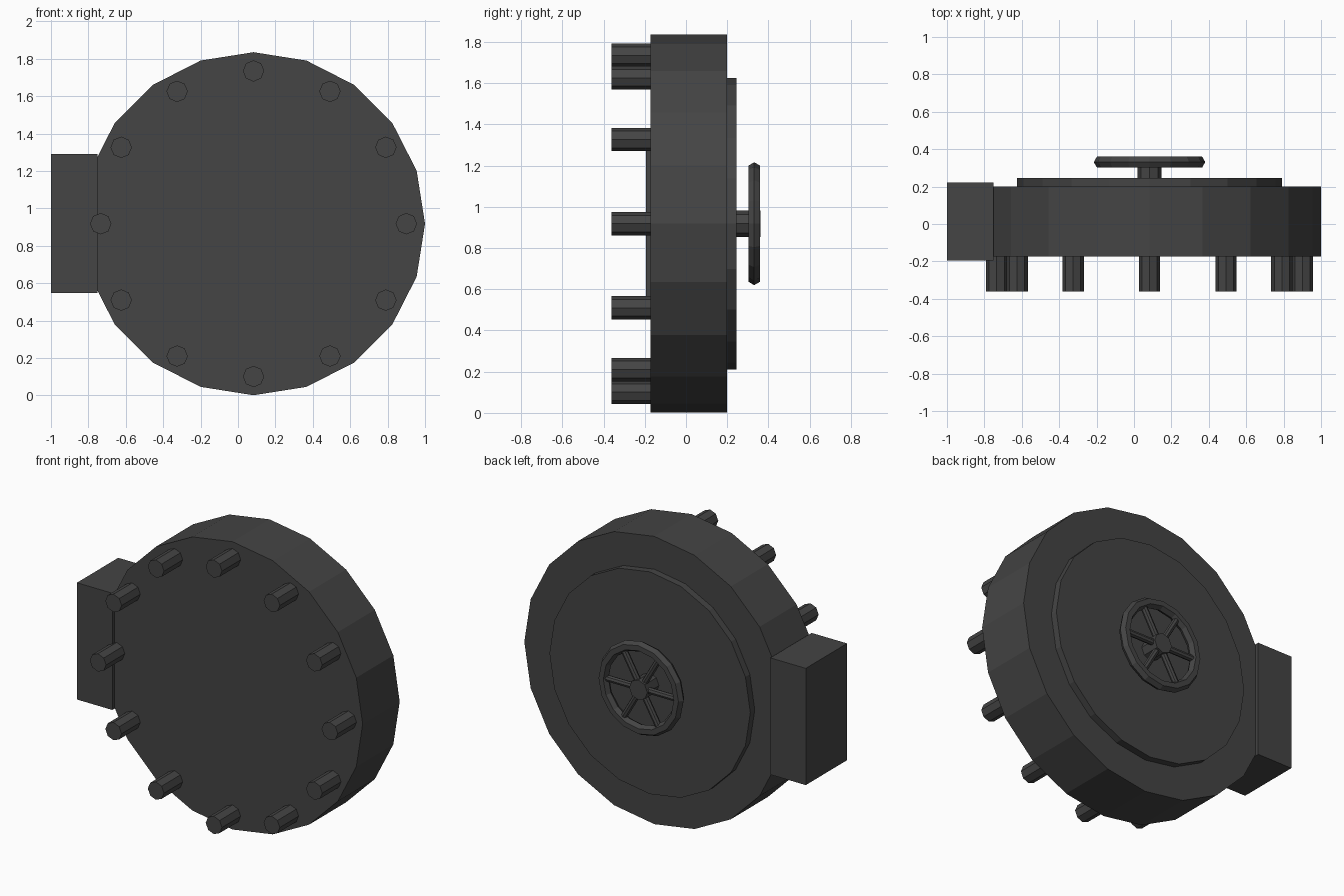
import bpy
import math
from mathutils import Matrix, Vector

if "Cube" in bpy.data.objects:
    bpy.data.objects.remove(bpy.data.objects["Cube"])

CX, CZ = 0.083, 0.918  # axis of the round door

metal = bpy.data.materials.new("dark_grey_metal")
metal.diffuse_color = (0.058, 0.058, 0.058, 1)
metal.use_nodes = True
metal.node_tree.nodes["Principled BSDF"].inputs["Base Color"].default_value = metal.diffuse_color


def finish(name):
    obj = bpy.context.object
    obj.name = name
    obj.data.materials.append(metal)
    return obj


def disc(name, radius, y0, y1, sides, x=CX, z=CZ):
    """Cylinder lying along y."""
    bpy.ops.mesh.primitive_cylinder_add(
        vertices=sides, radius=radius, depth=y1 - y0,
        location=(x, (y0 + y1) / 2, z), rotation=(math.pi / 2, 0, 0))
    return finish(name)


# Door slab and raised back plate
disc("door_slab", 0.917, -0.173, 0.2, 20)
disc("back_plate", 0.708, 0.19, 0.245, 20)

# Hinge block at the side, reaching into the slab
bpy.ops.mesh.primitive_cube_add(size=1, location=(-0.875, 0.014, 0.92))
hinge = finish("hinge_block")
hinge.scale = (0.25, 0.416, 0.744)

# Ring of locking bolts
for i in range(12):
    a = i * math.tau / 12
    disc(f"locking_bolt_{i + 1}", 0.057, -0.362, -0.16, 8,
         CX + 0.817 * math.cos(a), CZ + 0.817 * math.sin(a))

# Handwheel: hub, rim and spokes
WY = 0.331
disc("wheel_hub", 0.064, 0.235, 0.362, 8)
bpy.ops.mesh.primitive_torus_add(
    major_segments=16, minor_segments=6, major_radius=0.265,
    minor_radius=0.033, location=(CX, WY, CZ), rotation=(math.pi / 2, 0, 0))
finish("wheel_rim")
for i in range(6):
    a = i * math.tau / 6
    d = Vector((math.cos(a), 0, math.sin(a)))
    bpy.ops.mesh.primitive_cylinder_add(vertices=8, radius=0.02, depth=0.25)
    spoke = finish(f"wheel_spoke_{i + 1}")
    spoke.matrix_world = (Matrix.Translation(Vector((CX, WY, CZ)) + d * 0.14)
                          @ d.to_track_quat('Z', 'Y').to_matrix().to_4x4())
